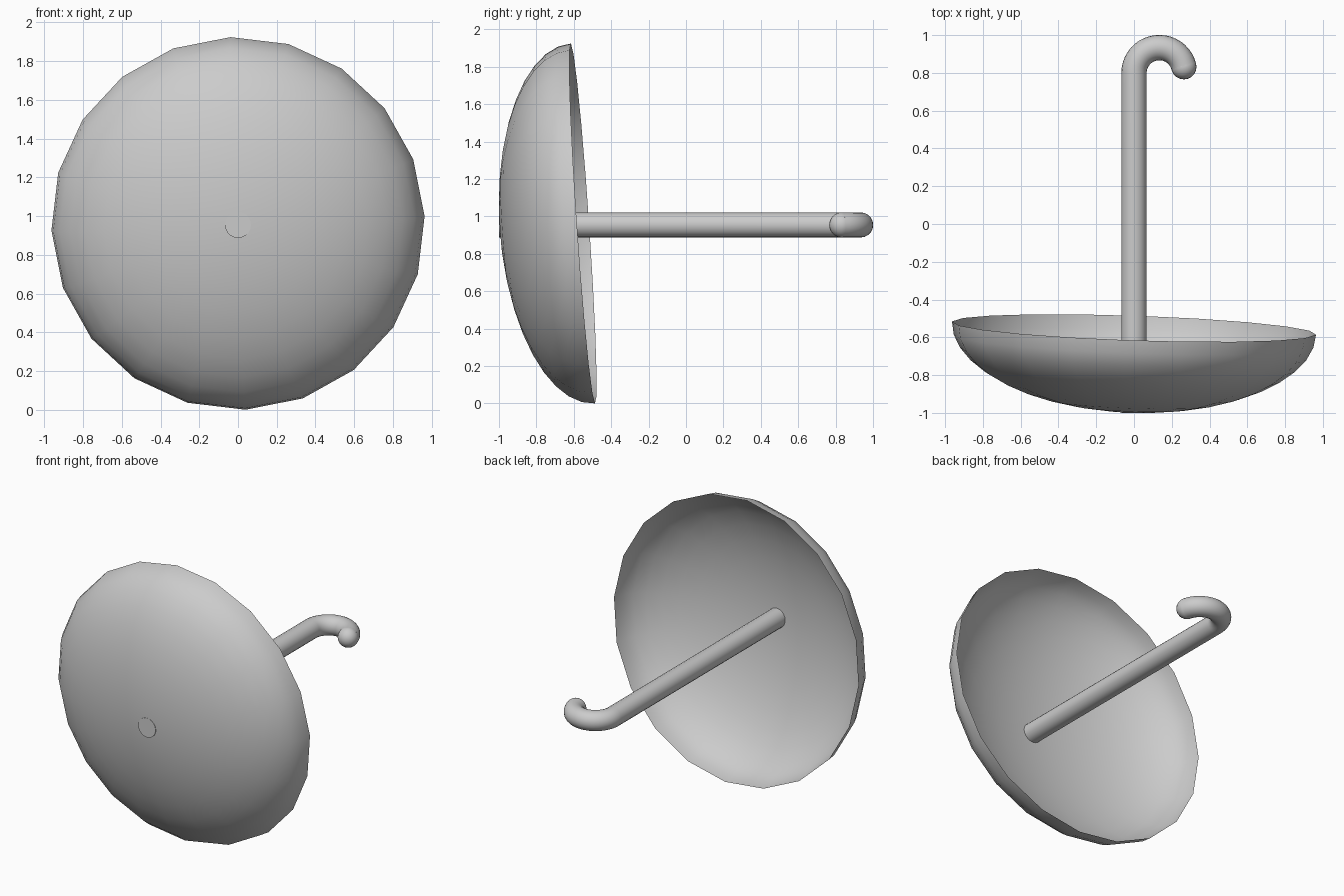
import bpy, bmesh
from math import cos, sin, pi, radians
from mathutils import Matrix, Vector

if "Cube" in bpy.data.objects:
    bpy.data.objects.remove(bpy.data.objects["Cube"])

POLE_R = 0.067
POLE_Z = 0.954


def mesh_object(name, bm):
    """Turn a bmesh into a smooth-shaded object."""
    mesh = bpy.data.meshes.new(name)
    bm.to_mesh(mesh)
    bm.free()
    mesh.shade_smooth()
    obj = bpy.data.objects.new(name, mesh)
    bpy.context.collection.objects.link(obj)
    return obj


# Canopy: 20-sided open half sphere, flattened and slightly tilted
bm = bmesh.new()
bmesh.ops.create_uvsphere(bm, u_segments=20, v_segments=20, radius=1)
bmesh.ops.delete(bm, geom=[v for v in bm.verts if v.co.z < -0.01], context='VERTS')
axis = Vector((-0.034, -1, -0.068)).normalized()
side = (Vector((1, 0, 0)) - axis * axis.x).normalized()
up = axis.cross(side)
frame = Matrix((side, up, axis)).transposed().to_4x4()
place = (Matrix.Translation((0, -0.551, 0.962)) @ frame
         @ Matrix.Rotation(radians(2.3), 4, 'Z') @ Matrix.Diagonal((0.965, 0.965, 0.445, 1)))
bmesh.ops.transform(bm, matrix=place, verts=bm.verts)
mesh_object("canopy", bm)

# Pole with crook: straight run, then an arc, swept with a round section
BEND, CY, END = 0.134, 0.80, radians(14)
path = [(0, -1.0), (0, 0.2)]
steps = 20
for i in range(steps + 1):
    a = pi + (END - pi) * i / steps
    path.append((BEND + BEND * cos(a), CY + BEND * sin(a)))
curve = bpy.data.curves.new("pole_and_crook", 'CURVE')
curve.dimensions = '3D'
curve.bevel_depth = POLE_R
curve.bevel_resolution = 8
curve.use_fill_caps = True
spline = curve.splines.new('POLY')
spline.points.add(len(path) - 1)
for point, (x, y) in zip(spline.points, path):
    point.co = (x, y, POLE_Z, 1)
pole = bpy.data.objects.new("pole_and_crook", curve)
bpy.context.collection.objects.link(pole)
bpy.context.view_layer.objects.active = pole
pole.select_set(True)
bpy.ops.object.convert(target='MESH')
bpy.ops.object.shade_smooth_by_angle(angle=radians(40))

# Rounded end of the crook
bm = bmesh.new()
bmesh.ops.create_uvsphere(bm, u_segments=20, v_segments=12, radius=POLE_R)
bmesh.ops.translate(bm, vec=(path[-1][0], path[-1][1], POLE_Z), verts=bm.verts)
mesh_object("crook_tip", bm)
